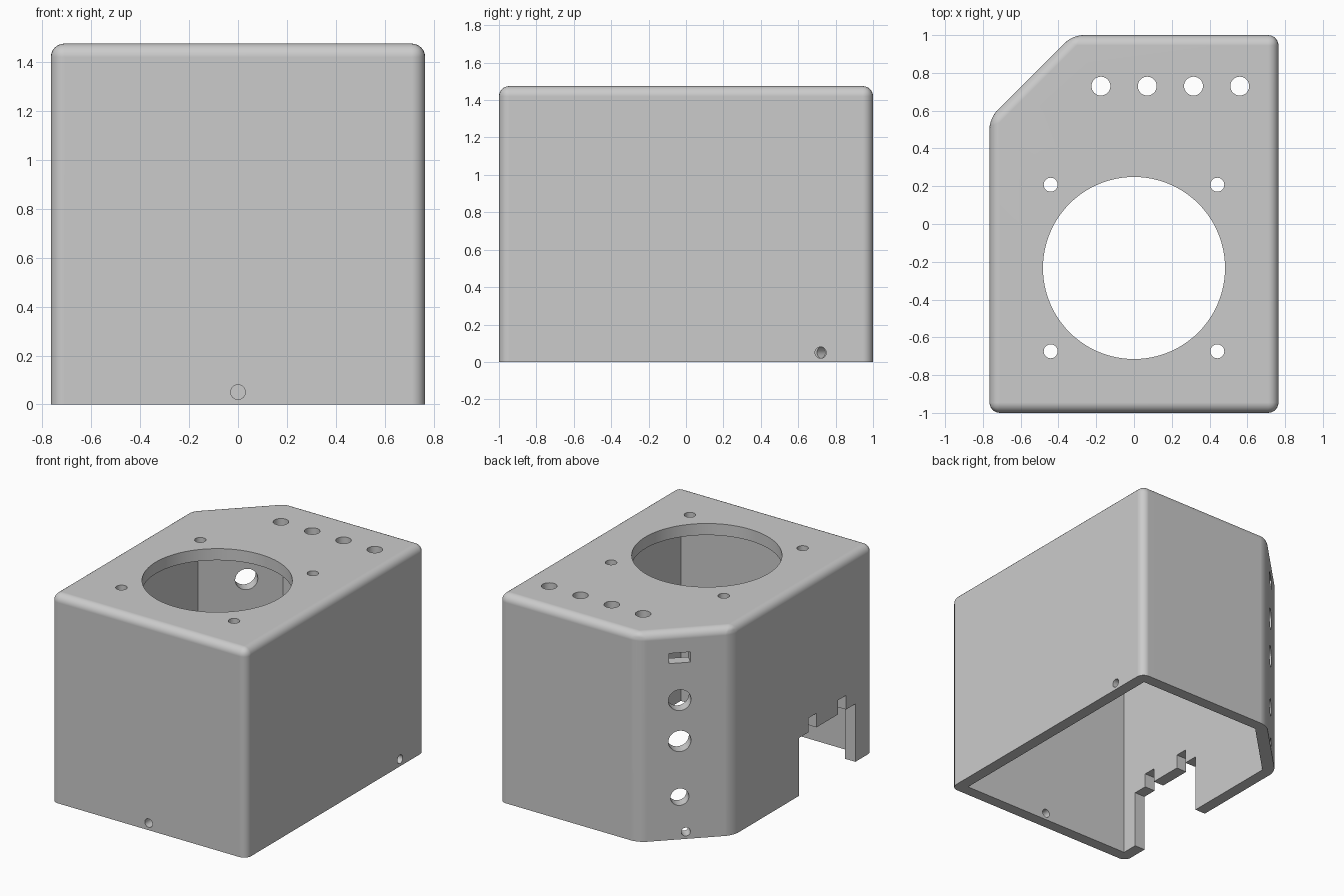
import bpy, bmesh, math
from mathutils import Matrix, Vector

if "Cube" in bpy.data.objects:
    bpy.data.objects.remove(bpy.data.objects["Cube"], do_unlink=True)

HALF_W, HALF_L, HEIGHT = 0.765, 1.0, 1.475
WALL, ROUND = 0.082, 0.055
CUT = 1.325            # corner cut lies on y - x = CUT

grey = bpy.data.materials.new("plain_grey")
grey.use_nodes = True
grey.diffuse_color = (0.6, 0.6, 0.6, 1)
grey.node_tree.nodes["Principled BSDF"].inputs["Base Color"].default_value = (0.6, 0.6, 0.6, 1)


def outline(inset):
    """Five-sided plan of the housing, moved inward by a wall thickness."""
    w, l, c = HALF_W - inset, HALF_L - inset, CUT - inset * math.sqrt(2)
    return [(-w, -l), (w, -l), (w, l), (l - c, l), (-w, c - w)]


def prism(bm, points, push):
    """Extrude a closed loop of 3D points along a vector."""
    face = bm.faces.new([bm.verts.new(p) for p in points])
    new = bmesh.ops.extrude_face_region(bm, geom=[face])["geom"]
    verts = [v for v in new if isinstance(v, bmesh.types.BMVert)]
    bmesh.ops.translate(bm, verts=verts, vec=push)
    bmesh.ops.recalc_face_normals(bm, faces=bm.faces)


def make(name, bm):
    mesh = bpy.data.meshes.new(name)
    bm.to_mesh(mesh)
    bm.free()
    mesh.materials.append(grey)
    obj = bpy.data.objects.new(name, mesh)
    bpy.context.collection.objects.link(obj)
    return obj


# Outer body with rounded top and upright edges
bm = bmesh.new()
prism(bm, [(x, y, 0) for x, y in outline(0)], (0, 0, HEIGHT))
edges = [e for e in bm.edges if max(v.co.z for v in e.verts) > 0.1]
bmesh.ops.bevel(bm, geom=edges, offset=ROUND, segments=6, profile=0.5,
                affect='EDGES', clamp_overlap=True)
housing = make("housing", bm)
bpy.context.view_layer.objects.active = housing
housing.select_set(True)


def carve(bm):
    """Subtract a cutter from the housing, then discard it."""
    cutter = make("cutter", bm)
    cutter.hide_render = True
    mod = housing.modifiers.new("carve", 'BOOLEAN')
    mod.operation, mod.solver, mod.object = 'DIFFERENCE', 'EXACT', cutter
    bpy.ops.object.modifier_apply(modifier=mod.name)
    bpy.data.objects.remove(cutter, do_unlink=True)


def drill(centre, axis, radius, sides=32):
    """Round hole through one wall."""
    bm = bmesh.new()
    turn = Vector(axis).to_track_quat('Z', 'Y').to_matrix().to_4x4()
    bmesh.ops.create_cone(bm, cap_ends=True, segments=sides, radius1=radius, radius2=radius,
                          depth=0.3, matrix=Matrix.Translation(centre) @ turn)
    carve(bm)


# Hollow interior, open below
bm = bmesh.new()
prism(bm, [(x, y, -0.2) for x, y in outline(WALL)], (0, 0, HEIGHT - WALL + 0.2))
carve(bm)

# Fan opening and its four screw holes
FAN_Y, SCREW = -0.233, 0.441
drill((0, FAN_Y, HEIGHT), (0, 0, 1), 0.482, 96)
for sx in (-1, 1):
    for sy in (-1, 1):
        drill((sx * SCREW, FAN_Y + sy * SCREW, HEIGHT), (0, 0, 1), 0.037)

# Row of four holes at the back of the top
for i in range(4):
    drill((-0.175 + 0.245 * i, 0.73, HEIGHT), (0, 0, 1), 0.05)

# Small fixing holes near the bottom of the front and side walls
drill((0, -HALF_L, 0.05), (0, 1, 0), 0.03)
drill((HALF_W, 0.72, 0.05), (1, 0, 0), 0.03)

# Connector holes in the angled corner wall
normal = Vector((-1, 1, 0)).normalized()
along = Vector((1, 1, 0)).normalized()
middle = Vector((-0.545, 0.78, 0))
panel = middle + along * 0.04
drill(middle + Vector((0, 0, 0.05)), normal, 0.03)
for z, radius in ((0.3, 0.06), (0.695, 0.074), (0.985, 0.074)):
    drill(panel + Vector((0, 0, z)), normal, radius)

# Rectangular slot above them
bm = bmesh.new()
slot = [panel + along * a * 0.07 + Vector((0, 0, 1.285 + b * 0.036)) - normal * 0.15
        for a, b in ((-1, -1), (1, -1), (1, 1), (-1, 1))]
prism(bm, slot, normal * 0.3)
carve(bm)

# Stepped notch in the side wall: a doorway with two small slots above it
MID_Y, SHOULDER, SLOT_TOP = -0.487, 0.41, 0.51
half = [(0.315, -0.1), (0.315, SHOULDER), (0.21, SHOULDER), (0.21, SLOT_TOP),
        (0.12, SLOT_TOP), (0.12, SHOULDER)]
profile = half + [(-y, z) for y, z in reversed(half)]
bm = bmesh.new()
prism(bm, [(-HALF_W - 0.1, MID_Y + y, z) for y, z in profile], (0.25, 0, 0))
carve(bm)

# Smooth rounded edges, flat walls
bpy.ops.object.shade_smooth_by_angle(angle=math.radians(30))
weighted = housing.modifiers.new("flat_walls", 'WEIGHTED_NORMAL')
weighted.keep_sharp = True
